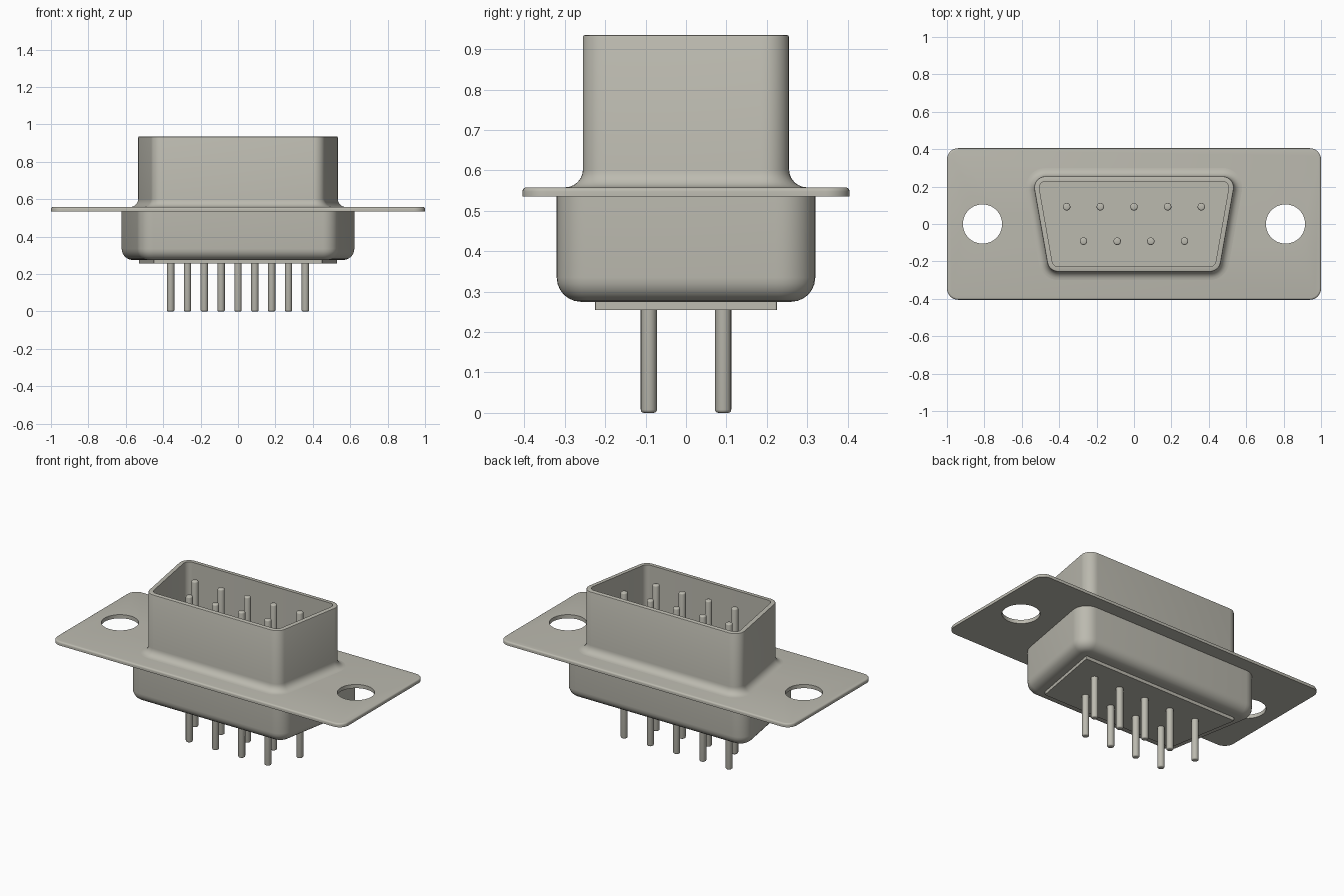
import bpy, bmesh, math

if "Cube" in bpy.data.objects:
    bpy.data.objects.remove(bpy.data.objects["Cube"])

metal = bpy.data.materials.new("warm grey metal")
colour = (0.50, 0.49, 0.43, 1)
metal.diffuse_color = colour
metal.use_nodes = True
metal.node_tree.nodes["Principled BSDF"].inputs["Base Color"].default_value = colour

TILT = math.radians(10)  # lean of the D-shaped sides


def outline(half_w, half_h, radius, grow=0.0, tilt=TILT, steps=8):
    """Rounded trapezoid, wider at the back, grown outward by a distance."""
    w, h, r = half_w + grow / math.cos(tilt), half_h + grow, max(radius + grow, 0.002)
    yc = h - r
    corners = []
    for sy, start, end in ((-1, -math.pi / 2, -tilt), (1, -tilt, math.pi / 2)):
        cx = w + math.tan(tilt) * sy * yc - r / math.cos(tilt)
        for i in range(steps + 1):
            a = start + (end - start) * i / steps
            corners.append((cx + r * math.cos(a), sy * yc + r * math.sin(a)))
    return corners + [(-x, y) for x, y in reversed(corners)]


def circle(radius, n=20):
    return [(radius * math.cos(2 * math.pi * i / n), radius * math.sin(2 * math.pi * i / n))
            for i in range(n)]


def loft(name, rings):
    """Closed solid through a stack of (outline, height) rings."""
    bm = bmesh.new()
    loops = [[bm.verts.new((x, y, z)) for x, y in pts] for pts, z in rings]
    for a, b in zip(loops, loops[1:]):
        for i in range(len(a)):
            j = (i + 1) % len(a)
            bm.faces.new((a[i], a[j], b[j], b[i]))
    bm.faces.new(loops[0][::-1])
    bm.faces.new(loops[-1])
    bmesh.ops.recalc_face_normals(bm, faces=bm.faces)
    mesh = bpy.data.meshes.new(name)
    bm.to_mesh(mesh)
    bm.free()
    mesh.materials.append(metal)
    obj = bpy.data.objects.new(name, mesh)
    bpy.context.collection.objects.link(obj)
    return obj


def activate(obj):
    bpy.ops.object.select_all(action='DESELECT')
    obj.select_set(True)
    bpy.context.view_layer.objects.active = obj


def smooth(obj):
    activate(obj)
    bpy.ops.object.shade_smooth_by_angle(angle=math.radians(35))


def arc(radius, steps=6):
    """Quarter-round pairs running from (radius, 0) to (0, radius)."""
    return [(radius * math.cos(math.pi / 2 * i / steps), radius * math.sin(math.pi / 2 * i / steps))
            for i in range(steps + 1)]


# Mounting flange with rounded edges and two screw holes
def plate(grow):
    return outline(1.0, 0.405, 0.06, grow, tilt=0)


flange = loft("mounting_flange", [(plate(0), 0.535)]
              + [(plate(c - 0.01), 0.548 + s) for c, s in arc(0.01, 4)])
for side in (-1, 1):
    cutter = loft("hole_cutter", [(circle(0.105, 48), 0.4), (circle(0.105, 48), 0.7)])
    cutter.location.x = 0.81 * side
    cutter.hide_render = True
    cut = flange.modifiers.new("screw_hole", 'BOOLEAN')
    cut.object, cut.operation, cut.solver = cutter, 'DIFFERENCE', 'EXACT'
    activate(flange)
    bpy.ops.object.modifier_apply(modifier=cut.name)
    bpy.data.objects.remove(cutter)
smooth(flange)


# Open connector shell: flared foot, outer wall, rim, inner wall, floor
def shell_ring(grow):
    return outline(0.50, 0.255, 0.06, grow)


rings = [(shell_ring(0.045), 0.545)]
rings += [(shell_ring(0.045 - s), 0.603 - c) for c, s in arc(0.045)]
rings += [(shell_ring(c - 0.005), 0.93 + s) for c, s in arc(0.005, 2)]
rings += [(shell_ring(-0.027), 0.935), (shell_ring(-0.027), 0.57)]
smooth(loft("connector_shell", rings))


# Rear housing with rounded underside
def body_ring(grow):
    return outline(0.582, 0.32, 0.085, grow)


rings = [(body_ring(c - 0.06), 0.335 - s) for c, s in reversed(arc(0.06))]
smooth(loft("rear_housing", rings + [(body_ring(0), 0.54)]))

# Insulator plate under the housing
insulator = outline(0.49, 0.225, 0.004, steps=2)
loft("insulator_plate", [(insulator, 0.255), (insulator, 0.285)])

# Contact pins: five at the back, four at the front
rings = [(circle(0.012 + c), 0.008 - s) for c, s in reversed(arc(0.008, 3))]
rings += [(circle(0.012 + c), 0.897 + s) for c, s in arc(0.008, 3)]
pin = loft("contact_pin", rings)
smooth(pin)
for count, y in ((5, 0.092), (4, -0.092)):
    for i in range(count):
        copy = pin.copy()
        copy.location = ((i - (count - 1) / 2) * 0.18, y, 0)
        bpy.context.collection.objects.link(copy)
bpy.data.objects.remove(pin)
